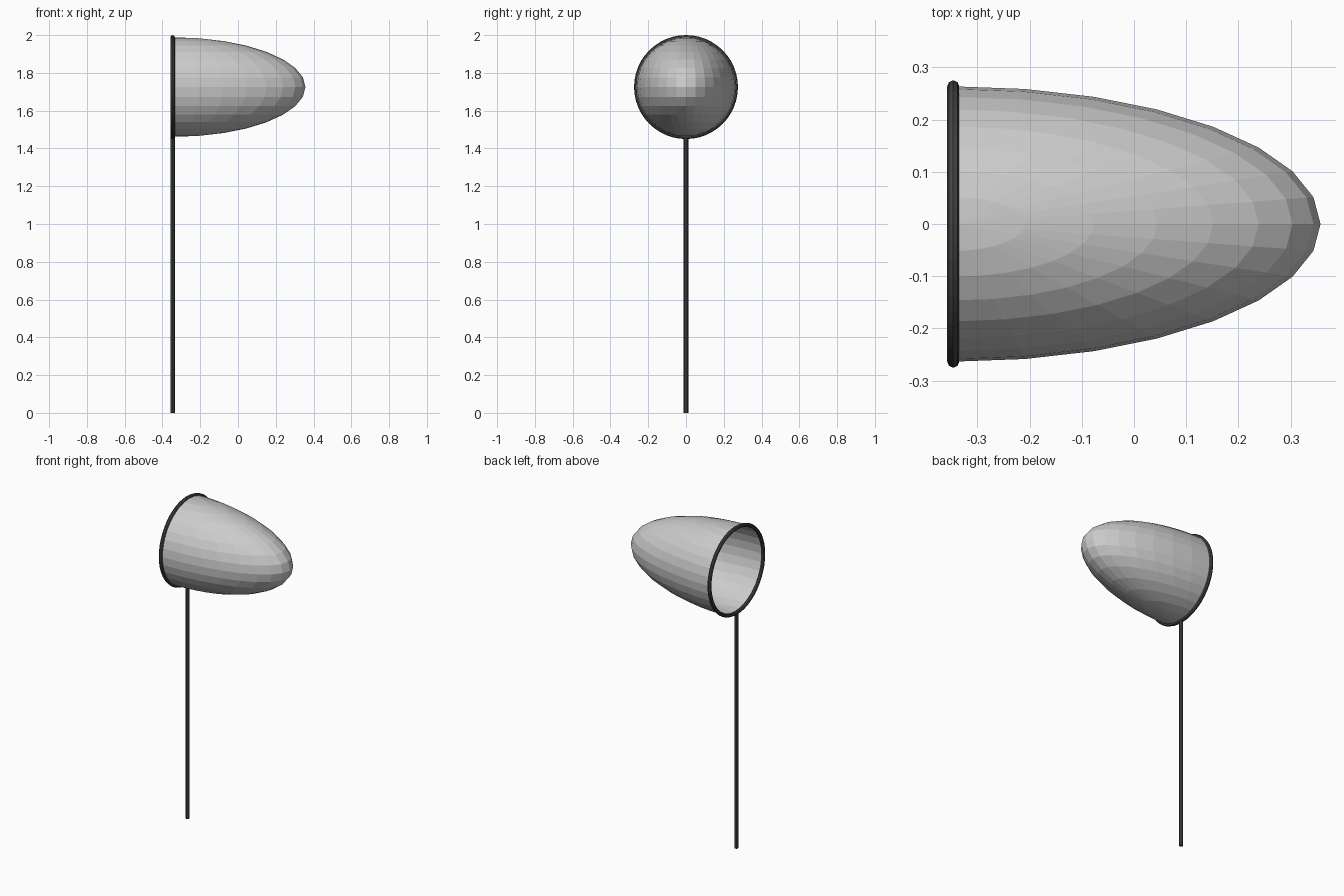
import bpy, bmesh, math

if "Cube" in bpy.data.objects:
    bpy.data.objects.remove(bpy.data.objects["Cube"])

CX, CZ = -0.346, 1.725       # centre of the hoop
R, TUBE = 0.2635, 0.0115     # hoop radius and tube radius
DEPTH = 0.703                # depth of the bag

# Bag: half of a stretched sphere, open towards -x
bm = bmesh.new()
bmesh.ops.create_uvsphere(bm, u_segments=32, v_segments=16, radius=1.0)
bmesh.ops.bisect_plane(bm, geom=bm.verts[:] + bm.edges[:] + bm.faces[:], dist=1e-4,
                       plane_co=(0, 0, 0), plane_no=(1, 0, 0), clear_inner=True)
bmesh.ops.scale(bm, vec=(DEPTH, R, R), verts=bm.verts)
mesh = bpy.data.meshes.new("net_bag")
bm.to_mesh(mesh)
bm.free()
bag = bpy.data.objects.new("net_bag", mesh)
bag.location = (CX, 0, CZ)
bpy.context.collection.objects.link(bag)

# Hoop around the mouth of the bag
bpy.ops.mesh.primitive_torus_add(major_radius=R, minor_radius=TUBE,
                                 major_segments=48, minor_segments=8,
                                 location=(CX, 0, CZ), rotation=(0, math.pi / 2, 0))
bpy.context.object.name = "hoop"

# Straight handle from the ground to the bottom of the hoop
top = CZ - R
bpy.ops.mesh.primitive_cylinder_add(vertices=8, radius=0.012, depth=top,
                                    location=(CX, 0, top / 2))
handle = bpy.context.object
handle.name = "handle"

# Dark frame colour for hoop and handle
dark = bpy.data.materials.new("dark_frame")
dark.diffuse_color = (0.06, 0.06, 0.06, 1)
dark.use_nodes = True
dark.node_tree.nodes["Principled BSDF"].inputs["Base Color"].default_value = dark.diffuse_color
for name in ("hoop", "handle"):
    bpy.data.objects[name].data.materials.append(dark)
